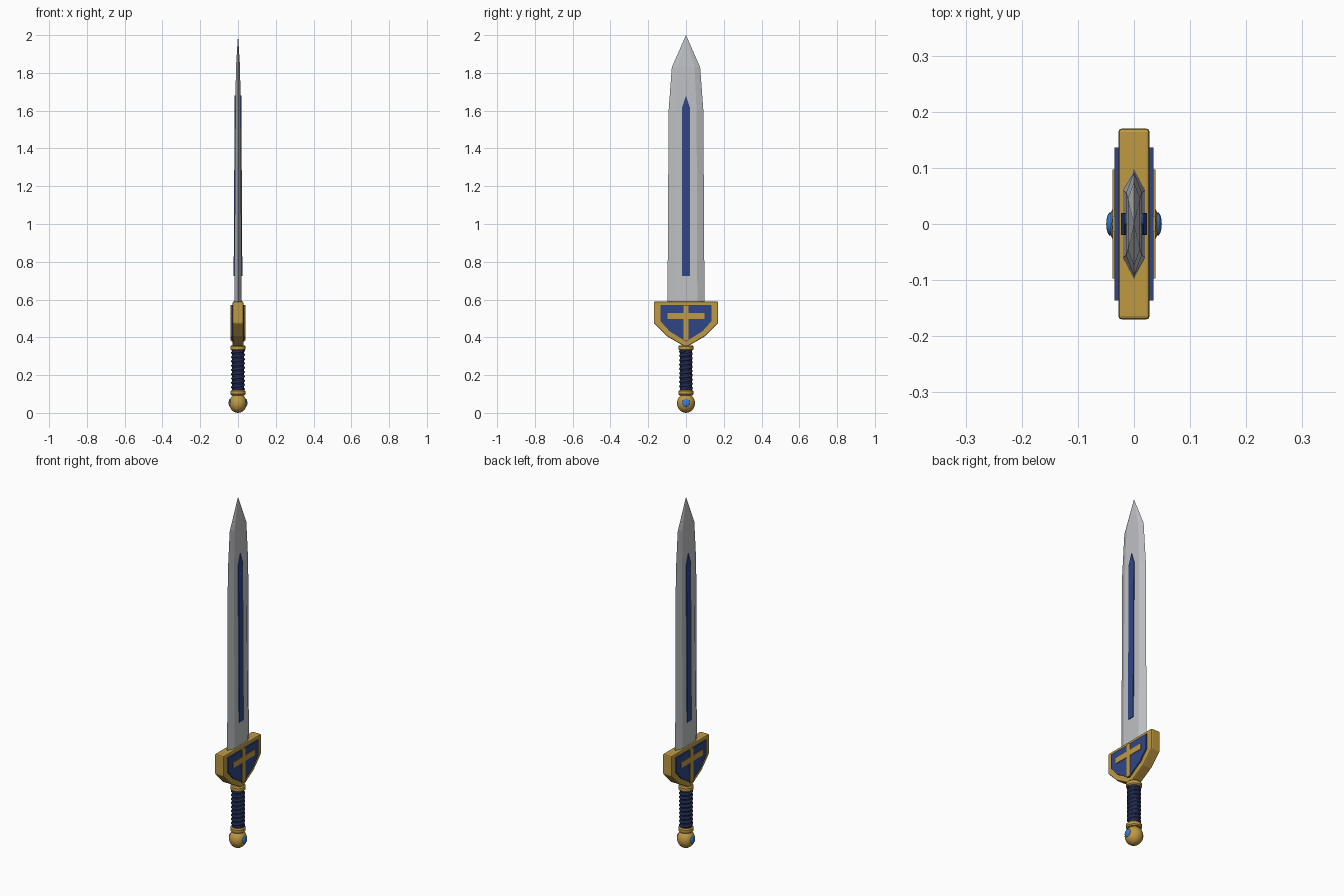
import bpy, bmesh, math
from mathutils import Matrix, Vector

cube = bpy.data.objects.get("Cube")
if cube:
    bpy.data.objects.remove(cube, do_unlink=True)


def material(name, rgb):
    m = bpy.data.materials.new(name)
    m.use_nodes = True
    m.diffuse_color = (*rgb, 1)
    m.node_tree.nodes["Principled BSDF"].inputs["Base Color"].default_value = (*rgb, 1)
    return m


STEEL = material("steel", (0.52, 0.53, 0.55))
GOLD = material("gold", (0.52, 0.32, 0.055))
BLUE = material("royal blue", (0.03, 0.06, 0.24))
NAVY = material("navy leather", (0.017, 0.026, 0.09))
GEM = material("bright blue gem", (0.04, 0.21, 0.68))


def finish(name, bm, mat, bevel=0, smooth=False):
    bmesh.ops.recalc_face_normals(bm, faces=bm.faces)
    mesh = bpy.data.meshes.new(name)
    bm.to_mesh(mesh)
    bm.free()
    mesh.materials.append(mat)
    ob = bpy.data.objects.new(name, mesh)
    bpy.context.collection.objects.link(ob)
    if bevel:
        mod = ob.modifiers.new("soft edges", "BEVEL")
        mod.width, mod.segments = bevel, 2
    if smooth:
        bpy.ops.object.select_all(action="DESELECT")
        ob.select_set(True)
        bpy.context.view_layer.objects.active = ob
        bpy.ops.object.shade_smooth_by_angle(angle=math.radians(40))
    return ob


def loft(name, rings, mat, **kw):
    """Bridge equal-sized closed rings and cap both ends."""
    bm = bmesh.new()
    loops = [[bm.verts.new(p) for p in ring] for ring in rings]
    for a, b in zip(loops, loops[1:]):
        for i in range(len(a)):
            j = (i + 1) % len(a)
            bm.faces.new((a[i], a[j], b[j], b[i]))
    bm.faces.new(loops[0])
    bm.faces.new(loops[-1])
    bmesh.ops.remove_doubles(bm, verts=bm.verts, dist=0.00001)
    return finish(name, bm, mat, **kw)


def plate(name, half, x0, x1, mat, **kw):
    """Symmetric (y, z) outline, given from top to bottom, extruded along x."""
    outline = half + [(-y, z) for y, z in reversed(half) if y > 0]
    return loft(name, [[(x, y, z) for y, z in outline] for x in (x0, x1)], mat, **kw)


def lathe(name, profile, mat, sides=24):
    rings = [[(r * math.cos(math.tau * i / sides), r * math.sin(math.tau * i / sides), z)
              for i in range(sides)] for r, z in profile]
    return loft(name, rings, mat, smooth=True)


# Blade: flat-centred hexagonal section, tapering to a point
def section(z, edge, flat, thick):
    return [(0, edge, z), (thick, flat, z), (thick, -flat, z),
            (0, -edge, z), (-thick, -flat, z), (-thick, flat, z)]


bm = bmesh.new()
levels = [section(0.57, 0.098, 0.06, 0.02), section(1.6, 0.092, 0.056, 0.014),
          section(1.83, 0.075, 0.045, 0.011)]
rings = [[bm.verts.new(p) for p in ring] for ring in levels]
tip = bm.verts.new((0, 0, 2))
for i in range(6):
    j = (i + 1) % 6
    for a, b in zip(rings, rings[1:]):
        bm.faces.new((a[i], a[j], b[j], b[i]))
    bm.faces.new((rings[-1][i], rings[-1][j], tip))
bm.faces.new(rings[0])
finish("blade", bm, STEEL)

# Shield-shaped guard
guard = [(0.17, 0.59), (0.17, 0.475), (0.103, 0.407), (0, 0.347)]
plate("guard", guard, -0.028, 0.028, GOLD, bevel=0.006)

panel = [(0.136, 0.57), (0.136, 0.487), (0.087, 0.432), (0, 0.378)]
inlay = [(0, 1.68), (0.02, 1.62), (0.02, 0.725)]
upright = [(0.014, 0.57), (0.014, 0.382)]
crossbar = [(0.097, 0.53), (0.097, 0.498)]

# Details repeated on both broad faces
for side, label in ((1, "left"), (-1, "right")):
    plate(label + "_guard_panel", panel, side * 0.026, side * 0.035, BLUE)
    plate(label + "_cross_upright", upright, side * 0.031, side * 0.0385, GOLD)
    plate(label + "_cross_bar", crossbar, side * 0.031, side * 0.0385, GOLD)

    # Blade inlay leans in with the taper of the blade
    strip = plate(label + "_blade_inlay", inlay, -0.004, 0.004, BLUE)
    for v in strip.data.vertices:
        v.co.x += side * (0.02 - 0.0058 * (v.co.z - 0.57))

    # Domed gem set in the pommel
    bm = bmesh.new()
    bmesh.ops.create_uvsphere(bm, u_segments=20, v_segments=10, radius=1,
                              matrix=Matrix.Translation((side * 0.042, 0, 0.053))
                              @ Matrix.Diagonal((0.0075, 0.021, 0.021, 1)))
    finish(label + "_gem", bm, GEM, smooth=True)

# Grip core with a spiral leather wrap
lathe("grip", [(0.031, 0.11), (0.031, 0.345)], NAVY)
turns, steps, low, high = 9, 14, 0.125, 0.33
curve = bpy.data.curves.new("grip_wrap", "CURVE")
curve.dimensions = "3D"
curve.bevel_depth, curve.bevel_resolution = 0.008, 2
curve.use_fill_caps = True
spline = curve.splines.new("POLY")
spline.points.add(turns * steps)
for i, p in enumerate(spline.points):
    a = math.tau * i / steps
    z = low + (high - low) * i / (turns * steps)
    p.co = (0.029 * math.cos(a), 0.029 * math.sin(a), z, 1)
curve.materials.append(NAVY)
bpy.context.collection.objects.link(bpy.data.objects.new("grip_wrap", curve))

# Collars at both ends of the grip
for name, z in (("lower_collar", 0.107), ("upper_collar", 0.344)):
    lathe(name, [(0.034, z - 0.014), (0.04, z - 0.008),
                 (0.04, z + 0.008), (0.034, z + 0.014)], GOLD)

# Pommel
bm = bmesh.new()
bmesh.ops.create_uvsphere(bm, u_segments=24, v_segments=14, radius=1,
                          matrix=Matrix.Translation((0, 0, 0.051))
                          @ Matrix.Diagonal((0.046, 0.048, 0.051, 1)))
finish("pommel", bm, GOLD, smooth=True)
